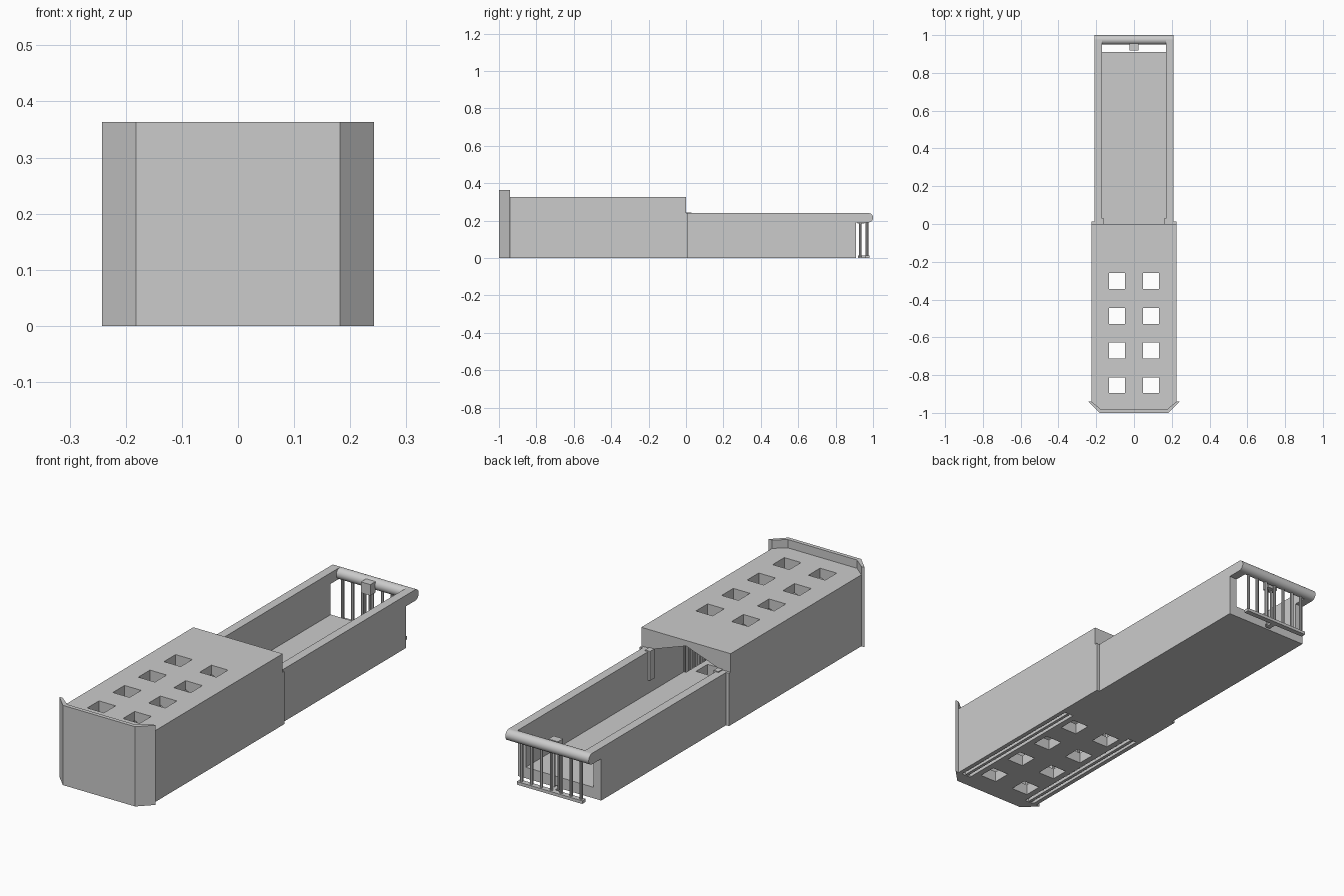
import bpy, bmesh
from mathutils import Vector

if "Cube" in bpy.data.objects:
    bpy.data.objects.remove(bpy.data.objects["Cube"])

grey = bpy.data.materials.new("plain_grey")
grey.use_nodes = True
grey.diffuse_color = (0.6, 0.6, 0.6, 1)
grey.node_tree.nodes["Principled BSDF"].inputs["Base Color"].default_value = grey.diffuse_color


def prism(name, points, axis, lo, hi):
    """Extrude a closed 2D outline along y (points x,z) or z (points x,y)."""
    place = (lambda a, b, c: (a, c, b)) if axis == "y" else (lambda a, b, c: (a, b, c))
    bm = bmesh.new()
    face = bm.faces.new([bm.verts.new(place(a, b, lo)) for a, b in points])
    out = bmesh.ops.extrude_face_region(bm, geom=[face])
    moved = [g for g in out["geom"] if isinstance(g, bmesh.types.BMVert)]
    bmesh.ops.translate(bm, verts=moved, vec=Vector(place(0, 0, hi - lo)))
    bmesh.ops.recalc_face_normals(bm, faces=bm.faces)
    mesh = bpy.data.meshes.new(name)
    bm.to_mesh(mesh)
    bm.free()
    mesh.materials.append(grey)
    obj = bpy.data.objects.new(name, mesh)
    bpy.context.collection.objects.link(obj)
    return obj


def box(name, x0, x1, y0, y1, z0, z1):
    return prism(name, [(x0, y0), (x1, y0), (x1, y1), (x0, y1)], "z", z0, z1)


def cut(target, cutters):
    """Subtract the cutters from the target and remove them."""
    for c in cutters:
        c.hide_render = True
        mod = target.modifiers.new("cut", "BOOLEAN")
        mod.operation, mod.solver, mod.object = "DIFFERENCE", "EXACT", c
    deps = bpy.context.evaluated_depsgraph_get()
    result = bpy.data.meshes.new_from_object(target.evaluated_get(deps))
    target.modifiers.clear()
    target.data = result
    for c in cutters:
        bpy.data.objects.remove(c)


def cylinder(name, radius, length, location, sides, rotation=(0, 0, 0)):
    bpy.ops.mesh.primitive_cylinder_add(vertices=sides, radius=radius, depth=length,
                                        location=location, rotation=rotation)
    obj = bpy.context.object
    obj.name = name
    obj.data.materials.append(grey)
    bpy.ops.object.shade_smooth_by_angle()
    return obj


def mirrored(points):
    return points + [(-x, v) for x, v in reversed(points)]


FLOOR, RIM = 0.05, 0.24

# Covered housing: gabled interior, square openings and side pockets
housing = prism("housing", mirrored([(0.18, -0.99), (0.225, -0.945), (0.225, 0.0)]), "z", 0, 0.325)
cutters = [prism("cavity", [(-0.17, FLOOR), (0.17, FLOOR), (0.17, RIM), (0, 0.3), (-0.17, RIM)],
                 "y", -0.95, 0.05)]
for y in (-0.302, -0.487, -0.67, -0.854):
    for x in (-0.09, 0.09):
        cutters.append(box("opening", x - 0.042, x + 0.042, y - 0.042, y + 0.042, -0.1, 0.5))
for s in (-1, 1):
    a, b = sorted((s * 0.16, s * 0.205))
    cutters.append(box("pocket", a, b, -0.94, -0.23, -0.1, RIM))
cut(housing, cutters)

# Front plate with swept-back flaps
prism("front_plate", [(-0.242, -0.94), (-0.182, -1), (0.182, -1), (0.242, -0.94),
                      (0.225, -0.94), (0.174, -0.982), (-0.174, -0.982), (-0.225, -0.94)],
      "z", 0, 0.363)

# Open tray
tray = box("tray", -0.21, 0.21, 0.0, 0.91, 0, RIM)
cut(tray, [box("hollow", -0.17, 0.17, -0.1, 1.1, FLOOR, 0.5)])

# Tray arms, joint strips
for s, side in ((-1, "right"), (1, "left")):
    def side_box(name, x0, x1, *rest):
        a, b = sorted((s * x0, s * x1))
        return box(side + "_" + name, a, b, *rest)
    side_box("tray_arm", 0.17, 0.21, 0.91, 0.975, 0.19, RIM)
    side_box("joint_strip", 0.21, 0.225, 0.0, 0.012, 0, RIM)
    side_box("inner_strip", 0.16, 0.185, -0.005, 0.03, 0.11, RIM + 0.004)

    # Side grate inside the housing pocket
    side_box("grate_foot", 0.176, 0.19, -0.935, -0.235, 0.0, 0.014)
    side_box("grate_head", 0.176, 0.19, -0.935, -0.235, 0.226, RIM)
    for i in range(20):
        cylinder(side + "_grate_bar", 0.006, 0.22, (s * 0.183, -0.915 + i * 0.035, 0.12), 8)

# Round end rail
cylinder("end_rail", 0.025, 0.42, (0, 0.975, 0.215), 32, (0, 1.5708, 0))

# Hanging end gate with a central latch
box("gate_foot", -0.165, 0.165, 0.958, 0.982, 0, 0.014)
for i in range(7):
    cylinder("gate_bar", 0.007, 0.2, (-0.15 + i * 0.05, 0.968, 0.11), 8)
box("latch_foot", -0.012, 0.012, 0.92, 0.96, 0, 0.014)
box("latch_block", -0.024, 0.024, 0.918, 0.955, 0.185, 0.235)
for x in (-0.012, 0.012):
    cylinder("latch_stem", 0.006, 0.19, (x, 0.932, 0.1), 8)
